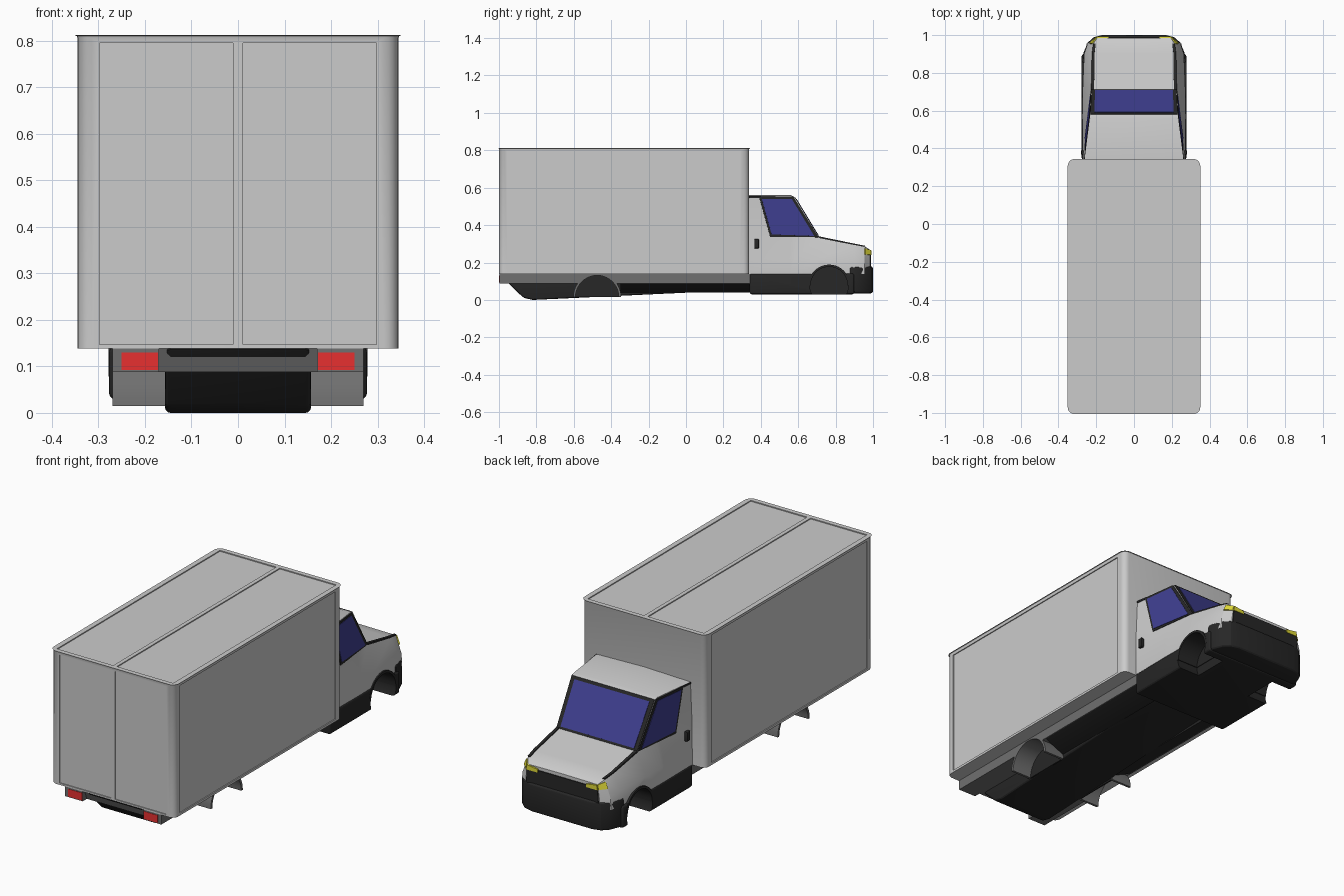
import bpy, bmesh, math

if "Cube" in bpy.data.objects:
    bpy.data.objects.remove(bpy.data.objects["Cube"])

def material(name, *c):
    m = bpy.data.materials.new(name)
    m.diffuse_color = (*c, 1)
    m.use_nodes = True
    m.node_tree.nodes["Principled BSDF"].inputs["Base Color"].default_value = m.diffuse_color
    return m

BLACK = material("black", .02, .02, .02)
DARK = material("dark_grey", .16, .16, .16)
GLASS = material("glass", .05, .05, .28)
RED = material("red", .8, .03, .03)
YELLOW = material("yellow", .75, .7, .04)
WHITE = material("cab_paint", .88, .88, .88)
parts = []

def finish(name, bm, mat=None, mirror=False):
    bmesh.ops.recalc_face_normals(bm, faces=bm.faces[:])
    me = bpy.data.meshes.new(name)
    bm.to_mesh(me)
    bm.free()
    ob = bpy.data.objects.new(name, me)
    bpy.context.collection.objects.link(ob)
    if mat:
        me.materials.append(mat)
    if mirror:
        ob.modifiers.new("mirror", "MIRROR").use_clip = True
    parts.append(ob)
    return ob

def add_prism(bm, pts, a, b, axis):
    """Extrude a 2D outline from a to b along an axis."""
    put = {"x": lambda p, t: (t, p[0], p[1]), "y": lambda p, t: (p[0], t, p[1]),
           "z": lambda p, t: (p[0], p[1], t)}[axis]
    lo = [bm.verts.new(put(p, a)) for p in pts]
    hi = [bm.verts.new(put(p, b)) for p in pts]
    n = len(pts)
    bm.faces.new(lo)
    bm.faces.new(hi[::-1])
    for i in range(n):
        bm.faces.new((lo[i], lo[(i + 1) % n], hi[(i + 1) % n], hi[i]))

def prism(name, pts, a, b, axis, mat=None, mirror=False, bevel=0):
    bm = bmesh.new()
    add_prism(bm, pts, a, b, axis)
    ob = finish(name, bm, mat, mirror)
    if bevel:
        m = ob.modifiers.new("bevel", "BEVEL")
        m.width, m.segments, m.limit_method = bevel, 3, "ANGLE"
    return ob

def rect(a, b, c, d):
    return [(a, c), (b, c), (b, d), (a, d)]

def plate(name, pts, mat, thick=.006, mirror=True):
    """Thin panel lying on a surface."""
    bm = bmesh.new()
    bm.faces.new([bm.verts.new(p) for p in pts])
    ob = finish(name, bm, mat)
    s = ob.modifiers.new("solid", "SOLIDIFY")
    s.thickness, s.offset = thick, 0
    if mirror:
        ob.modifiers.new("mirror", "MIRROR")
    return ob

def arc(y, z, r, n=20, full=False):
    span = 2 * math.pi if full else math.pi
    k = n if full else n + 1
    return [(y + r * math.cos(span * i / n), z + r * math.sin(span * i / n)) for i in range(k)]

def cut(ob, cutter):
    m = ob.modifiers.new("cut", "BOOLEAN")
    m.object, m.solver = cutter, "EXACT"
    cutter.hide_render = True

# cargo box with rounded upright corners and recessed panels
bm = bmesh.new()
add_prism(bm, rect(-.345, .345, -1, .338), .138, .812, "z")
up = [e for e in bm.edges if abs(e.verts[0].co.z - e.verts[1].co.z) > .1]
bmesh.ops.bevel(bm, geom=up, offset=.03, segments=5, profile=.5, affect="EDGES")
top = [e for e in bm.edges if all(v.co.z > .8 for v in e.verts)]
bmesh.ops.bevel(bm, geom=top, offset=.006, segments=2, profile=.5, affect="EDGES")
box = finish("cargo_box", bm)
bm = bmesh.new()
for s in (-1, 1):
    add_prism(bm, rect(s * .01, s * .325, -.982, .32), .807, .85, "z")
    add_prism(bm, rect(-.955, .288, .15, .795), s * .340, s * .38, "x")
    add_prism(bm, rect(s * .011, s * .298, .147, .795), -1.04, -.995, "y")
panels = finish("panel_cutter", bm)
cut(box, panels)

# chassis skirt, belly and sloping side ledges
skirt = prism("skirt", rect(-.95, .345, .088, .14), -.27, .27, "x", DARK)
prism("belly", [(-.995, .14), (-.95, .09), (-.87, .012), (-.82, 0), (.345, .055), (.345, .14)],
      -.157, .157, "x", BLACK, bevel=.012)
prism("side_ledge", [(.15, .1), (.27, .09), (.157, .04), (.15, .04)], -.35, .34, "y", BLACK, True)

# tail lights
prism("tail_light_housing", rect(.17, .27, .088, .14), -.998, -.94, "y", DARK, True)
prism("tail_light", rect(.172, .25, .092, .13), -1, -.99, "y", RED, True)
prism("rear_crossbar", [(-.985, .14), (-.965, .088), (-.94, .088), (-.94, .14)], -.17, .17, "x", DARK)

# cab body lofted from half cross-sections, its upper sides lie in one plane
def side(y, z):
    return .272 - .044 * (z - .33) - .124 * (y - .335)

stations = [
    (.335, (.272, .14), (.272, .22), (.272, .33), (.262, .555), .562),
    (.56, (.274, .14), (.274, .22), (side(.56, .335), .335), (side(.56, .555), .555), .56),
    (.58, (.274, .14), (.274, .22), (side(.58, .335), .335), (side(.58, .55), .55), .55),
    (.71, (.272, .14), (.272, .22), (.2253, .335), (.2253, .335), .335),
    (.9, (.264, .14), (.264, .22), (.222, .296), (.222, .296), .298),
    (.955, (.25, .14), (.246, .2), (.215, .285), (.215, .285), .287),
    (.985, (.205, .14), (.205, .2), (.195, .265), (.195, .265), .267)]
bm = bmesh.new()
rings = []
for y, *pts, zc in stations:
    rings.append([bm.verts.new((x, y, z)) for x, z in [(0, .14), *pts, (0, zc)]])
for a, b in zip(rings, rings[1:]):
    for i in range(5):
        bm.faces.new((a[i], a[i + 1], b[i + 1], b[i]))
bm.faces.new(rings[0])
bm.faces.new(rings[-1])
bmesh.ops.remove_doubles(bm, verts=bm.verts[:], dist=.0005)
cab = finish("cab_body", bm, WHITE, True)

# black lower cab and bumper
sill = prism("cab_sill", rect(.34, .9, .03, .142), -.277, .277, "x", BLACK, bevel=.012)
half = [(.27, .872), (.266, .91), (.245, .96), (.215, .988), (.17, 1)]
prism("bumper", half + [(-x, y) for x, y in half[::-1]], .035, .18, "z", BLACK, bevel=.014)

# wheel arches: cutter, liner and inner wall
def wheel_arch(name, y, z, r, targets, mat, x_out):
    for s in (-1, 1):
        c = prism(name + "_cutter", arc(y, z, r, 32, True), s * .157, s * .4, "x")
        for t in targets:
            cut(t, c)
        ring = arc(y, z, r - .004) + arc(y, z, r + .008)[::-1]
        prism(name + "_liner", ring, s * .155, s * x_out, "x", mat)
        prism(name + "_wall", arc(y, z, r), s * .152, s * .16, "x", BLACK)

wheel_arch("rear_arch", -.475, .015, .12, [skirt], DARK, .27)
wheel_arch("front_arch", .765, .078, .103, [cab, sill], BLACK, .278)

# windows and their black surrounds
def on_side(pts):
    return [(side(y, z), y, z) for y, z in pts]

plate("side_window_frame", on_side([(.39, .553), (.575, .55), (.709, .335), (.45, .337)]), BLACK)
plate("side_window", on_side([(.405, .54), (.565, .54), (.685, .342), (.457, .35)]), GLASS, .01)
plate("roof_trim", on_side([(.338, .545), (.4, .545), (.4, .555), (.338, .555)]), BLACK)

def on_screen(x, t):
    return (x, .58 + .13 * t, .55 - .215 * t)

plate("windscreen_frame", [on_screen(-.231, 0), on_screen(.231, 0), on_screen(.225, 1),
                           on_screen(-.225, 1)], BLACK, mirror=False)
plate("windscreen", [on_screen(-.21, .06), on_screen(.21, .06), on_screen(.206, .96),
                     on_screen(-.206, .96)], GLASS, .01, False)

# hood edge trim, grille, headlights, door handles
plate("hood_trim", [(.227, .71, .335), (.223, .9, .296), (.216, .955, .285),
                    (.203, .955, .285), (.209, .9, .296), (.211, .71, .335)], BLACK, .01)
plate("grille", [(-.203, .986, .165), (.203, .986, .165), (.197, .986, .25),
                 (-.197, .986, .25)], BLACK, .008, False)
plate("headlight_front", [(.135, .987, .24), (.2, .987, .24), (.195, .987, .265),
                          (.135, .987, .256)], YELLOW, .012)
plate("headlight_side", [(.2, .986, .24), (.233, .955, .243), (.219, .955, .275),
                         (.196, .986, .265)], YELLOW, .01)
prism("door_handle", rect(.365, .39, .275, .325), .262, .28, "x", BLACK, True, .004)

# apply modifiers, drop the cutters, smooth round parts
bpy.ops.object.select_all(action="DESELECT")
for ob in parts:
    ob.select_set(True)
bpy.context.view_layer.objects.active = box
bpy.ops.object.convert(target="MESH")
for ob in [o for o in bpy.data.objects if "cutter" in o.name]:
    bpy.data.objects.remove(ob)
bpy.ops.object.shade_smooth_by_angle(angle=math.radians(25))
